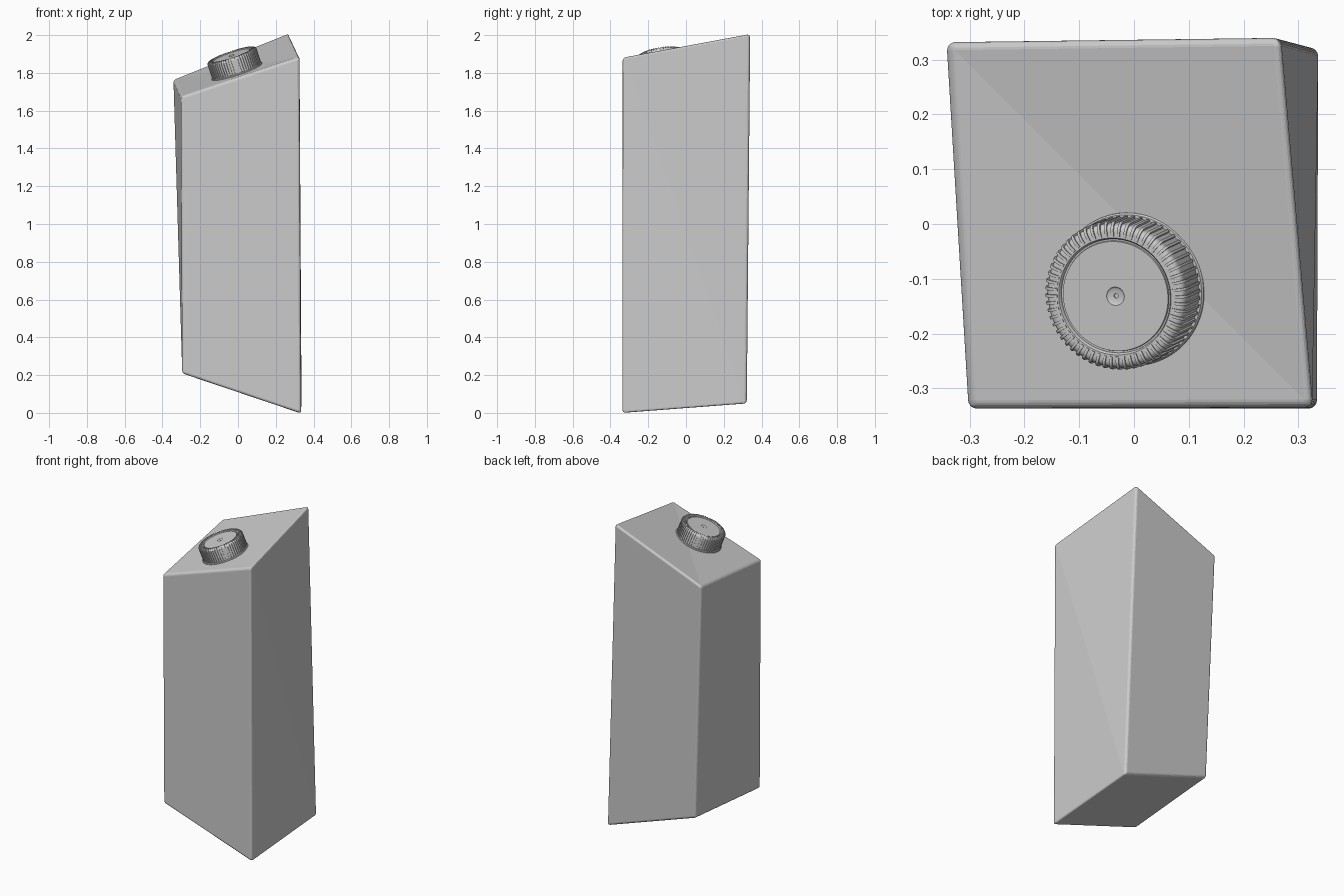
import bpy, bmesh, math
from mathutils import Vector, Matrix

if "Cube" in bpy.data.objects:
    bpy.data.objects.remove(bpy.data.objects["Cube"], do_unlink=True)

grey = bpy.data.materials.new("plain grey")
grey.use_nodes = True
colour = (0.6, 0.6, 0.6, 1)
grey.diffuse_color = colour
grey.node_tree.nodes["Principled BSDF"].inputs["Base Color"].default_value = colour


def make_object(name, bm, smooth_angle=None, matrix=None):
    bmesh.ops.recalc_face_normals(bm, faces=bm.faces[:])
    mesh = bpy.data.meshes.new(name)
    bm.to_mesh(mesh)
    bm.free()
    mesh.materials.append(grey)
    obj = bpy.data.objects.new(name, mesh)
    bpy.context.collection.objects.link(obj)
    if matrix:
        obj.matrix_world = matrix
    if smooth_angle:
        bpy.ops.object.select_all(action='DESELECT')
        obj.select_set(True)
        bpy.context.view_layer.objects.active = obj
        bpy.ops.object.shade_smooth_by_angle(angle=math.radians(smooth_angle))
    return obj


def lathe(profile, steps=96):
    """Spin (radius, height) points around the local z axis."""
    bm = bmesh.new()
    verts = [bm.verts.new((r, 0, z)) for r, z in profile]
    edges = [bm.edges.new(pair) for pair in zip(verts, verts[1:])]
    bmesh.ops.spin(bm, geom=verts + edges, cent=(0, 0, 0), axis=(0, 0, 1),
                   angle=math.tau, steps=steps, use_duplicate=False)
    bmesh.ops.remove_doubles(bm, verts=bm.verts[:], dist=1e-5)
    return bm


# Body: slanted, slightly twisted block, each side split along a diagonal
corners = {
    "flt": (-0.302, -0.337, 1.675), "frt": (0.326, -0.335, 1.885),
    "brt": (0.268, 0.340, 2.010), "blt": (-0.342, 0.332, 1.765),
    "flb": (-0.295, -0.337, 0.208), "frb": (0.334, -0.337, -0.004),
    "brb": (0.336, 0.322, 0.046), "blb": (-0.288, 0.316, 0.258),
}
bm = bmesh.new()
point = {key: bm.verts.new(co) for key, co in corners.items()}
quads = ["blt flt frt brt", "frt frb brb brt", "blt blb flb flt",
         "flt flb frb frt", "brt brb blb blt", "flb blb brb frb"]
hard_edges = []
for quad in quads:
    a, b, c, d = (point[k] for k in quad.split())
    first, second = (((a, b, c), (a, c, d)) if quad.startswith(("blt", "frt frb"))
                     else ((a, b, c, d), None))
    if quad.startswith("frt frb"):
        first, second = (a, b, c), (a, c, d)
    bm.faces.new(first)
    if second:
        bm.faces.new(second)
    for pair in ((a, b), (b, c), (c, d), (d, a)):
        hard_edges.append(bm.edges.get(pair))
bmesh.ops.bevel(bm, geom=list(set(hard_edges)), offset=0.015, segments=5,
                profile=0.5, affect='EDGES')
make_object("body", bm)

# Cap frame: stands square to the front half of the sloping top
normal = Vector((-0.314, -0.146, 0.938)).normalized()
cap_frame = (Matrix.Translation((-0.004, -0.118, 1.803))
             @ normal.to_track_quat('Z', 'Y').to_matrix().to_4x4())

# Collar under the cap
make_object("cap_collar", lathe([
    (0, -0.02), (0.141, -0.02), (0.141, 0.008), (0.138, 0.012), (0, 0.012),
]), 30, cap_frame)

# Cap shell: rounded shoulder, raised rim, recessed disc, centre dimple
shoulder = [(0.120 + 0.013 * math.cos(t), 0.085 + 0.013 * math.sin(t))
            for t in (math.radians(15 * i) for i in range(7))]
dimple = [(0.017 * math.cos(t), 0.095 - 0.004 * math.sin(t))
          for t in (math.radians(15 * i) for i in range(6))]
make_object("cap", lathe(
    [(0, 0.01), (0.133, 0.01)] + shoulder
    + [(0.108, 0.098), (0.106, 0.096), (0.105, 0.091), (0.102, 0.091), (0.101, 0.095)]
    + dimple + [(0.004, 0.088), (0, 0.088)]), 35, cap_frame)

# Grip ribs: one bent bar up the side and over the shoulder, repeated around
outline = ([(0.128, 0.014), (0.137, 0.016)]
           + [(r + 0.004 * math.cos(math.radians(15 * i)),
               z + 0.003 * math.sin(math.radians(15 * i)))
              for i, (r, z) in enumerate(shoulder)]
           + [(0.111, 0.1), (0.111, 0.09)])
bm = bmesh.new()
count, half_width = 60, 0.0026
for i in range(count):
    turn = Matrix.Rotation(math.tau * i / count, 4, 'Z')
    sides = [[bm.verts.new(turn @ Vector((r, y, z))) for r, z in outline]
             for y in (-half_width, half_width)]
    for side in sides:
        bm.faces.new(side)
    for j in range(len(outline)):
        k = (j + 1) % len(outline)
        bm.faces.new((sides[0][j], sides[0][k], sides[1][k], sides[1][j]))
make_object("cap_grip_ribs", bm, 35, cap_frame)
